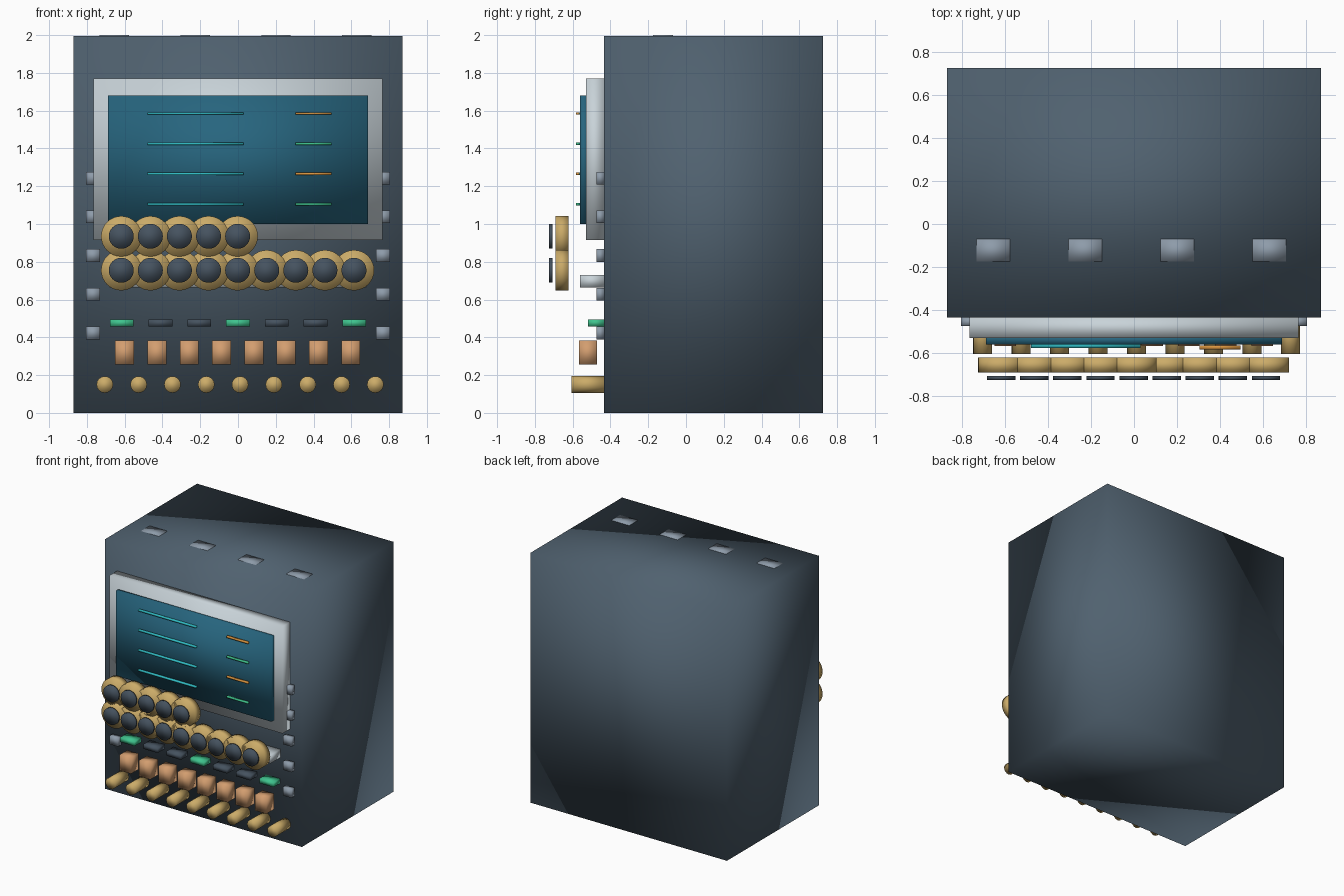
import bpy
from math import radians

if "Cube" in bpy.data.objects:
    bpy.data.objects.remove(bpy.data.objects["Cube"], do_unlink=True)


def material(name, *rgb):
    m = bpy.data.materials.new(name)
    m.use_nodes = True
    m.diffuse_color = (*rgb, 1)
    m.node_tree.nodes["Principled BSDF"].inputs["Base Color"].default_value = (*rgb, 1)
    return m


slate = material("slate", 0.08, 0.12, 0.16)
dark = material("dark slate", 0.06, 0.085, 0.115)
silver = material("silver", 0.58, 0.65, 0.69)
steel = material("steel grey", 0.27, 0.33, 0.40)
glass = material("screen teal", 0.02, 0.13, 0.21)
cyan = material("cyan", 0.03, 0.50, 0.55)
amber = material("amber", 0.70, 0.30, 0.05)
green = material("green", 0.05, 0.55, 0.27)
gold = material("gold", 0.60, 0.41, 0.14)
copper = material("copper", 0.65, 0.34, 0.16)


def finish(name, mat):
    ob = bpy.context.object
    ob.name = name
    ob.data.materials.append(mat)
    bpy.ops.object.transform_apply(location=False, rotation=True, scale=True)
    bpy.ops.object.shade_smooth()
    return ob


def box(name, mat, x, y, z):
    """Box from (low, high) pairs on each axis."""
    spans = (x, y, z)
    bpy.ops.mesh.primitive_cube_add(size=1, location=[(a + b) / 2 for a, b in spans])
    bpy.context.object.scale = [b - a for a, b in spans]
    return finish(name, mat)


def around(centre, width):
    return centre - width / 2, centre + width / 2


def peg(name, mat, x, z, radius, y, sides):
    """Cylinder pointing to the front, between two y values."""
    bpy.ops.mesh.primitive_cylinder_add(
        vertices=sides, radius=radius, depth=y[1] - y[0],
        location=(x, sum(y) / 2, z), rotation=(radians(90), 0, 0))
    return finish(name, mat)


FRONT = -0.435

# Cabinet and top vents
box("cabinet", slate, (-0.87, 0.87), (FRONT, 0.725), (0, 1.996))
for i in range(4):
    box(f"top_vent_{i + 1}", steel, around(-0.655 + 0.428 * i, 0.155),
        (-0.175, -0.07), (1.98, 2))

# Display
box("display_frame", silver, (-0.765, 0.765), (-0.53, FRONT), (0.915, 1.77))
box("display_screen", glass, (-0.688, 0.688), (-0.56, -0.52), (1.0, 1.68))
for i in range(4):
    z = around(1.585 - 0.16 * i, 0.013)
    box(f"long_readout_{i + 1}", cyan, (-0.48, 0.03), (-0.577, -0.555), z)
    box(f"short_readout_{i + 1}", green if i % 2 else amber,
        (0.305, 0.495), (-0.583, -0.565), z)

# Shelf behind the dials
box("dial_shelf", silver, (-0.68, 0.68), (-0.56, FRONT), (0.665, 0.73))

# Two rows of dials with dark caps
for row, z, count in (("upper", 0.935, 5), ("lower", 0.755, 9)):
    for i in range(count):
        x = -0.618 + 0.154 * i
        peg(f"{row}_dial_{i + 1}", gold, x, z, 0.107, (-0.69, -0.622), 32)
        peg(f"{row}_dial_cap_{i + 1}", dark, x, z, 0.066, (-0.725, -0.706), 32)

# Indicator buttons
for i in range(7):
    box(f"button_{i + 1}", dark if i % 3 else green, around(-0.615 + 0.205 * i, 0.125),
        (-0.52, FRONT), (0.458, 0.495))

# Copper keys
for i in range(8):
    box(f"key_{i + 1}", copper, around(-0.6 + 0.171 * i, 0.1),
        (-0.567, -0.472), (0.255, 0.382))

# Row of gold pegs
for i in range(9):
    peg(f"peg_{i + 1}", gold, -0.705 + 0.179 * i, 0.15, 0.044, (-0.605, FRONT), 16)

# Bolts down both edges of the front
for side, sign in (("left", 1), ("right", -1)):
    for i in range(5):
        box(f"{side}_bolt_{i + 1}", steel, around(sign * 0.767, 0.075),
            (-0.475, FRONT), around(1.243 - 0.205 * i, 0.067))
